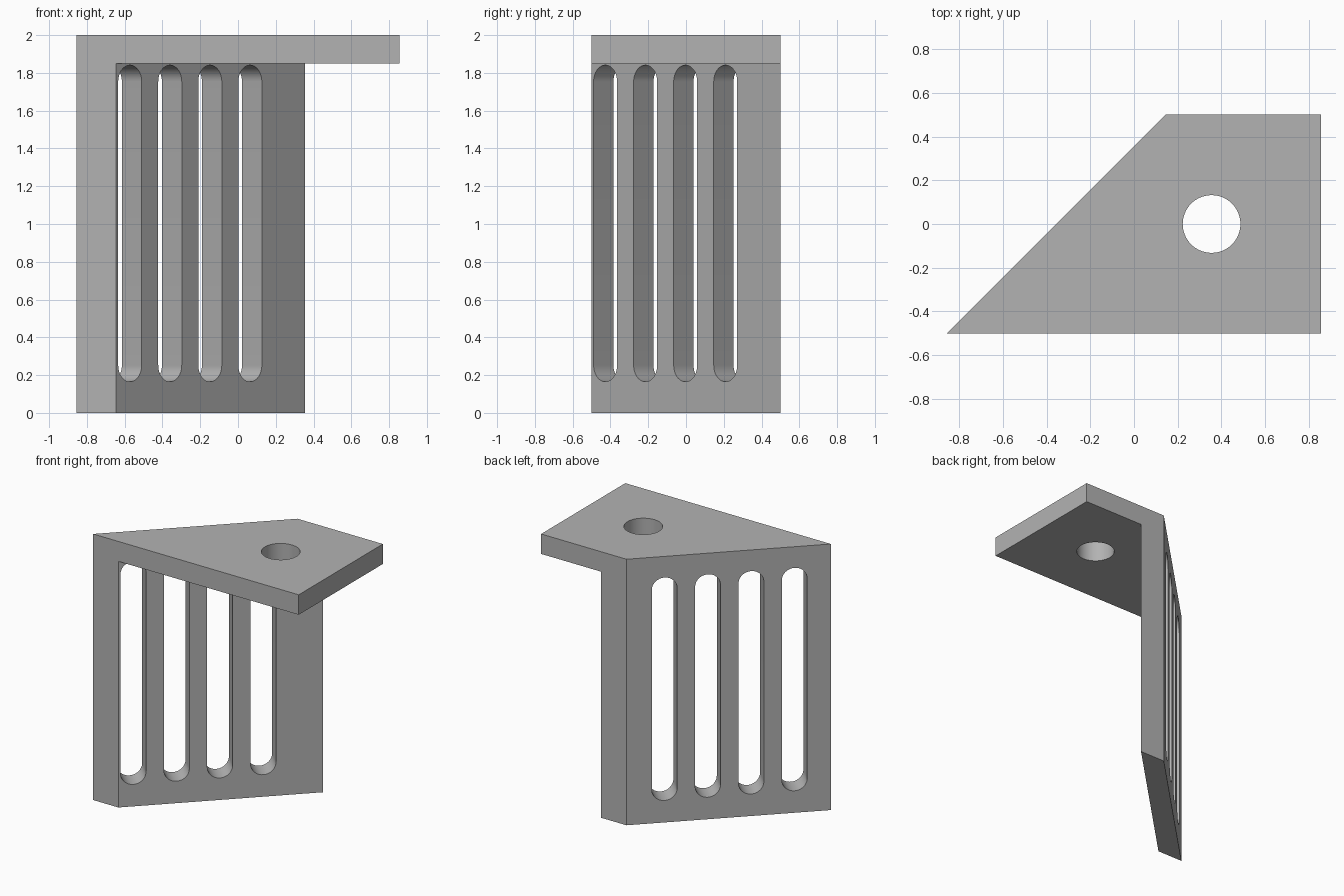
import bpy
import bmesh
from math import cos, sin, pi, radians
from mathutils import Matrix, Vector

cube = bpy.data.objects.get("Cube")
if cube:
    bpy.data.objects.remove(cube, do_unlink=True)

HALF_X, HALF_Y, HEIGHT, PLATE_Z = 0.855, 0.5, 2.0, 1.85
WALL_X = -0.645          # inner edge of the slanted wall at the front

grey = bpy.data.materials.new("plain grey")
grey.use_nodes = True
colour = (0.45, 0.45, 0.45, 1)
grey.diffuse_color = colour
grey.node_tree.nodes["Principled BSDF"].inputs["Base Color"].default_value = colour


def prism(name, start, end):
    """Solid between two matching outlines."""
    bm = bmesh.new()
    a = [bm.verts.new(p) for p in start]
    b = [bm.verts.new(p) for p in end]
    bm.faces.new(a)
    bm.faces.new(b[::-1])
    for i in range(len(a)):
        j = (i + 1) % len(a)
        bm.faces.new((a[j], a[i], b[i], b[j]))
    bmesh.ops.recalc_face_normals(bm, faces=bm.faces)
    mesh = bpy.data.meshes.new(name)
    bm.to_mesh(mesh)
    bm.free()
    mesh.materials.append(grey)
    obj = bpy.data.objects.new(name, mesh)
    bpy.context.collection.objects.link(obj)
    return obj


def stadium(radius, straight, steps=24):
    """Round-ended outline in the xz plane; a circle when straight is 0."""
    points = []
    for side in (0, 1):
        for i in range(steps + (1 if straight else 0)):
            t = pi * (side + i / steps)
            z = straight / 2 * (1 - 2 * side)
            points.append(Vector((radius * cos(t), 0, radius * sin(t) + z)))
    return points


def cutter(name, outline, matrix, depth):
    along = Vector((0, depth, 0))
    obj = prism(name, [matrix @ (p - along) for p in outline],
                [matrix @ (p + along) for p in outline])
    obj.hide_render = True
    return obj


# Slanted wall and top plate: an L profile swept diagonally, squared off at the right edge
profile = [(-HALF_X, 0), (WALL_X, 0), (WALL_X, PLATE_Z),
           (HALF_X, PLATE_Z), (HALF_X, HEIGHT), (-HALF_X, HEIGHT)]
bracket = prism("bracket",
                [(x, -HALF_Y, z) for x, z in profile],
                [(min(x + 1, HALF_X), HALF_Y, z) for x, z in profile])

# Four vertical slots, square to the slanted wall
slot = stadium(0.088, 1.5)
turn = Matrix.Rotation(radians(45), 4, "Z")
cutters = []
for i in range(4):
    x = -0.572 + 0.212 * i
    place = Matrix.Translation((x - 0.0525, x + 0.1975, 1.003)) @ turn
    cutters.append(cutter("slot_cutter", slot, place, 0.15))

# Round hole through the plate
lay_flat = Matrix.Translation((0.355, 0, 1.925)) @ Matrix.Rotation(pi / 2, 4, "X")
cutters.append(cutter("hole_cutter", stadium(0.132, 0, 32), lay_flat, 0.2))

bpy.ops.object.select_all(action="DESELECT")
bracket.select_set(True)
bpy.context.view_layer.objects.active = bracket
for tool in cutters:
    cut = bracket.modifiers.new("cut", "BOOLEAN")
    cut.operation = "DIFFERENCE"
    cut.solver = "EXACT"
    cut.object = tool
    bpy.ops.object.modifier_apply(modifier=cut.name)
    bpy.data.objects.remove(tool, do_unlink=True)

bpy.ops.object.shade_smooth_by_angle(angle=radians(30))
